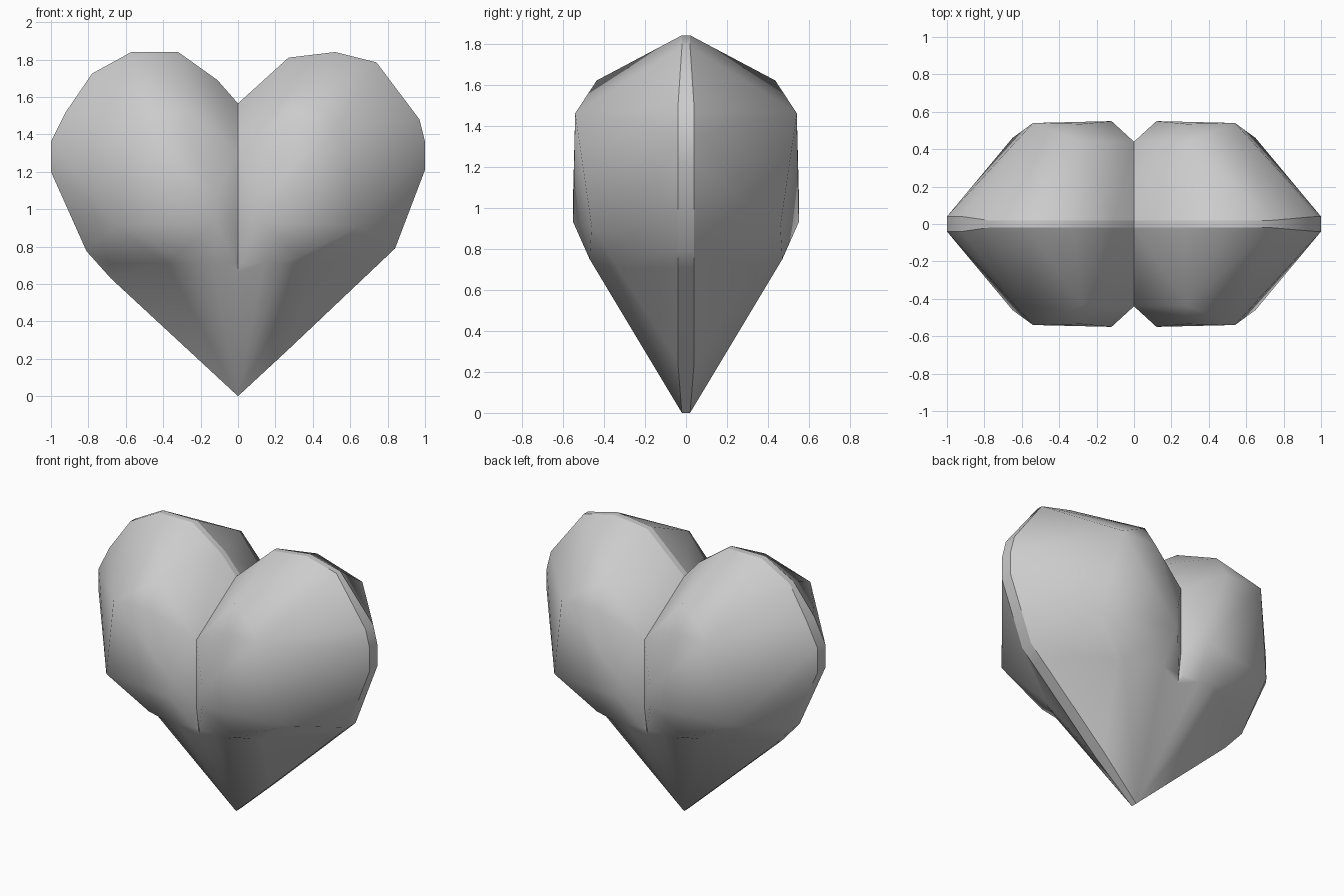
import bpy, bmesh, math

if "Cube" in bpy.data.objects:
    bpy.data.objects.remove(bpy.data.objects["Cube"])

# Outline of each lobe in the front view (distance from centre, height)
RIGHT = [(0, 0), (.27, .25), (.84, .79), (1, 1.21), (1, 1.36), (.97, 1.48),
         (.74, 1.785), (.52, 1.84), (.27, 1.81), (0, 1.565)]
LEFT = [(0, 0), (.68, .63), (.81, .775), (1, 1.2), (1, 1.36), (.92, 1.52),
        (.78, 1.725), (.57, 1.84), (.32, 1.84), (.11, 1.69), (0, 1.565)]

# Bulging points of one lobe (distance from centre, depth, height)
BULGE = [(0, .44, 1.3), (0, .44, .87), (0, .41, .66),
         (.12, .55, 1.07), (.12, .55, .93), (.28, .535, 1.46),
         (.54, .54, 1.46), (.28, .435, 1.62),
         (.65, .46, .91), (.33, .47, .75)]
HOLLOW_Z = .71


def lobe(bm, outline, side):
    """Hull one half of the heart, open on the centre plane."""
    part = bmesh.new()
    for sy in (-1, 1):
        for x, z in outline:
            wide = x > .8 or (x > .2 and z < 1)
            part.verts.new((side * x, sy * (.04 if wide else .02), z))
        for x, y, z in BULGE:
            part.verts.new((side * x, sy * y, z))
    res = bmesh.ops.convex_hull(part, input=part.verts[:])
    junk = {v for v in res["geom_interior"] + res["geom_unused"]
            if isinstance(v, bmesh.types.BMVert)}
    bmesh.ops.delete(part, geom=list(junk), context='VERTS')
    inner = [f for f in part.faces if all(abs(v.co.x) < 1e-5 for v in f.verts)]
    bmesh.ops.delete(part, geom=inner, context='FACES')
    # slight hollow under the bulge, towards the tip
    bmesh.ops.bisect_plane(part, geom=part.verts[:] + part.edges[:] + part.faces[:],
                           plane_co=(0, 0, HOLLOW_Z), plane_no=(0, 0, 1))
    bmesh.ops.triangulate(part, faces=part.faces[:])
    for v in part.verts:
        if abs(v.co.z - HOLLOW_Z) < 1e-4 and abs(v.co.y) > .2:
            v.co.x *= .75
    tmp = bpy.data.meshes.new("lobe_tmp")
    part.to_mesh(tmp)
    part.free()
    bm.from_mesh(tmp)
    bpy.data.meshes.remove(tmp)


def in_rim(face):
    return all(abs(v.co.y) < .05 for v in face.verts)


# Join both lobes along the cleft
bm = bmesh.new()
lobe(bm, RIGHT, 1)
lobe(bm, LEFT, -1)
bmesh.ops.remove_doubles(bm, verts=bm.verts[:], dist=.0005)
bmesh.ops.recalc_face_normals(bm, faces=bm.faces[:])

# Crisp edges along the narrow rim, everything else smooth
for e in bm.edges:
    if len(e.link_faces) == 2 and in_rim(e.link_faces[0]) != in_rim(e.link_faces[1]):
        e.smooth = False
mesh = bpy.data.meshes.new("heart")
bm.to_mesh(mesh)
bm.free()
heart = bpy.data.objects.new("heart", mesh)
bpy.context.collection.objects.link(heart)
bpy.context.view_layer.objects.active = heart
heart.select_set(True)
bpy.ops.object.shade_smooth_by_angle(angle=math.radians(55), keep_sharp_edges=True)
